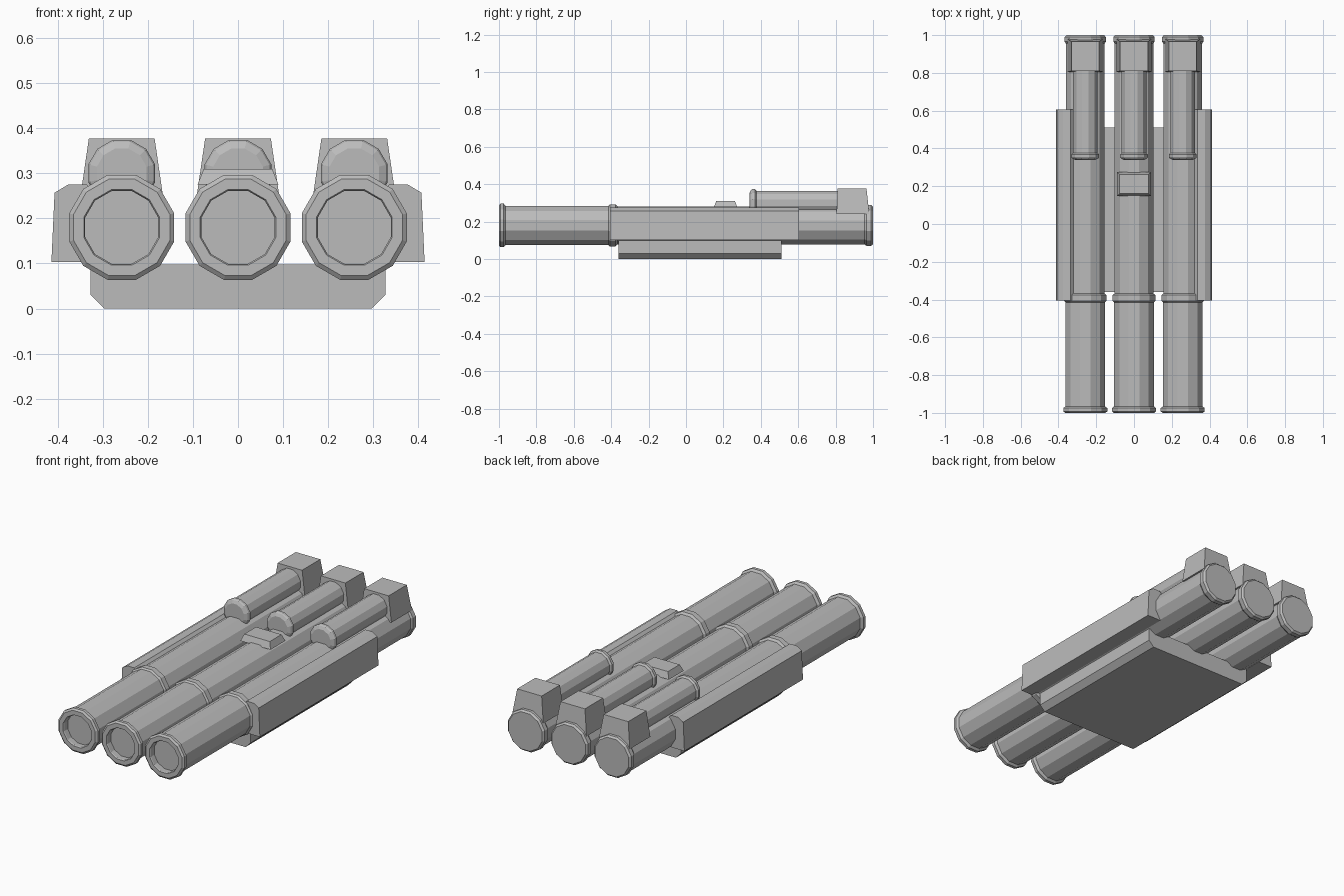
import bpy, bmesh, math

cube = bpy.data.objects.get("Cube")
if cube:
    bpy.data.objects.remove(cube, do_unlink=True)

grey = bpy.data.materials.new("metal_grey")
grey.use_nodes = True
GREY = (0.5, 0.5, 0.5, 1)
grey.diffuse_color = GREY
grey.node_tree.nodes["Principled BSDF"].inputs["Base Color"].default_value = GREY

SIDES = 12
TUBE_Z = 0.18
SPACING = 0.258


def loft(name, rings):
    """Skin a closed shape through matching rings of points and cap both ends."""
    bm = bmesh.new()
    loops = [[bm.verts.new(p) for p in ring] for ring in rings]
    n = len(loops[0])
    for a, b in zip(loops, loops[1:]):
        for i in range(n):
            j = (i + 1) % n
            bm.faces.new((a[i], a[j], b[j], b[i]))
    bm.faces.new(loops[0][::-1])
    bm.faces.new(loops[-1])
    bmesh.ops.recalc_face_normals(bm, faces=bm.faces)
    mesh = bpy.data.meshes.new(name)
    bm.to_mesh(mesh)
    bm.free()
    mesh.materials.append(grey)
    obj = bpy.data.objects.new(name, mesh)
    bpy.context.collection.objects.link(obj)
    return obj


def lathe(name, x, z, profile):
    """Faceted turned part along y; profile holds (y, flat-to-centre radius)."""
    rings = []
    for y, r in profile:
        r /= math.cos(math.pi / SIDES)
        angles = [math.tau * (i + 0.5) / SIDES for i in range(SIDES)]
        rings.append([(x + r * math.cos(a), y, z + r * math.sin(a)) for a in angles])
    return loft(name, rings)


def extrude(name, outline, y0, y1):
    """Prism along y from an x-z outline."""
    return loft(name, [[(x, y, z) for x, z in outline] for y in (y0, y1)])


def tapered(name, x, bottom, top):
    """Tapered block; each level is (half width, y min, y max, z)."""
    return loft(name, [[(x - w, a, z), (x + w, a, z), (x + w, b, z), (x - w, b, z)]
                       for w, a, b, z in (bottom, top)])


# Main tube: shallow bore, muzzle lip, middle collar, rear lip
tube_profile = [(-0.965, 0.081), (-0.995, 0.081), (-1.0, 0.084), (-1.0, 0.107),
                (-0.992, 0.1165), (-0.975, 0.1165), (-0.965, 0.105),
                (-0.415, 0.105), (-0.407, 0.113), (-0.377, 0.113), (-0.367, 0.102),
                (0.955, 0.102), (0.965, 0.109), (0.99, 0.109), (1.0, 0.1)]
# Small upper tube with a chamfered nose collar
sight_profile = [(0.34, 0.055), (0.348, 0.07), (0.355, 0.074), (0.368, 0.074),
                 (0.376, 0.065), (0.83, 0.065)]

for label, x in (("right", -SPACING), ("middle", 0), ("left", SPACING)):
    lathe(label + "_main_tube", x, TUBE_Z, tube_profile)
    lathe(label + "_upper_tube", x, 0.3, sight_profile)
    tapered(label + "_rear_housing", x, (0.093, 0.805, 0.98, 0.24), (0.073, 0.81, 0.965, 0.377))

# Side rails hugging the outer tubes
rail = [(0.33, 0.103), (0.414, 0.103), (0.407, 0.257), (0.377, 0.275), (0.335, 0.275), (0.3, 0.24)]
for label, s in (("left", 1), ("right", -1)):
    extrude(label + "_side_rail", [(s * x, z) for x, z in rail], -0.405, 0.605)

# Base plate with chamfered lower edges
half = [(0.327, 0.098), (0.327, 0.03), (0.297, 0)]
extrude("base_plate", half + [(-x, z) for x, z in reversed(half)], -0.36, 0.51)

# Small raised block on the middle tube
tapered("top_block", 0, (0.09, 0.148, 0.275, 0.275), (0.076, 0.162, 0.262, 0.31))
